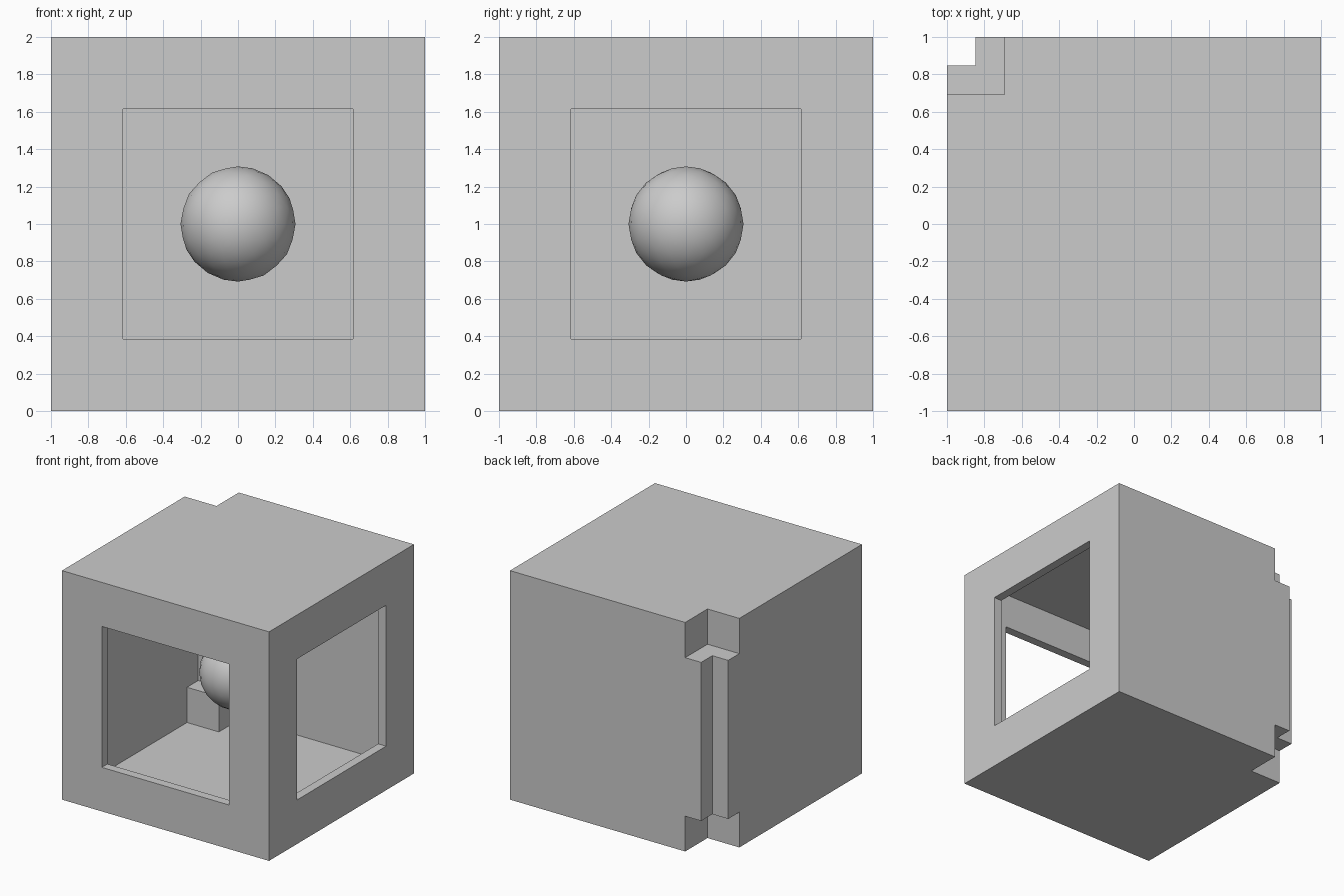
import bpy
from mathutils import Vector

default = bpy.data.objects.get("Cube")
if default:
    bpy.data.objects.remove(default, do_unlink=True)

U = 1 / 13          # wall thickness, the module of the whole design
OUT = 1.3           # how far cutters reach past the body
WINDOW = 8 * U      # half width of the square openings

grey = bpy.data.materials.new("plain_grey")
grey.use_nodes = True
colour = (0.6, 0.6, 0.6, 1)
grey.diffuse_color = colour
grey.node_tree.nodes["Principled BSDF"].inputs["Base Color"].default_value = colour


def box(name, low, high):
    """Box between two corners, measured from the middle of the body."""
    low, high = Vector(low), Vector(high)
    bpy.ops.mesh.primitive_cube_add(size=1)
    obj = bpy.context.object
    obj.name = name
    for v in obj.data.vertices:
        v.co = (low + high) / 2 + v.co * (high - low)
    return obj


def carve(obj, cutters):
    """Subtract the cutters, bake the result and drop the cutters."""
    for cutter in cutters:
        cutter.hide_render = True
        mod = obj.modifiers.new("carve", "BOOLEAN")
        mod.operation = "DIFFERENCE"
        mod.solver = "EXACT"
        mod.object = cutter
    depsgraph = bpy.context.evaluated_depsgraph_get()
    mesh = bpy.data.meshes.new_from_object(obj.evaluated_get(depsgraph))
    obj.modifiers.clear()
    obj.data = mesh
    for cutter in cutters:
        bpy.data.objects.remove(cutter, do_unlink=True)


def notched_cube(name, inset):
    """Cube with one back edge grooved and both ends of that edge notched."""
    half = 1 - inset
    groove = 1 - 2 * U - inset
    notch = 1 - 4 * U - inset
    cube = box(name, [-half] * 3, [half] * 3)
    carve(cube, [
        box("edge_groove", (-OUT, groove, -OUT), (-groove, OUT, OUT)),
        box("top_notch", (-OUT, notch, notch), (-notch, OUT, OUT)),
        box("bottom_notch", (-OUT, notch, -OUT), (-notch, OUT, -notch)),
    ])
    return cube


# Hollow shell of even thickness, open at the front and at the +x side
shell = notched_cube("shell", 0)
carve(shell, [
    notched_cube("hollow", U),
    box("front_opening", (-WINDOW, -OUT, -WINDOW), (WINDOW, -0.5, WINDOW)),
    box("side_opening", (0.5, -WINDOW, -WINDOW), (OUT, WINDOW, WINDOW)),
])
shell.location.z = 1

# Ball floating in the middle
bpy.ops.mesh.primitive_ico_sphere_add(subdivisions=3, radius=4 * U, location=(0, 0, 1))
ball = bpy.context.object
ball.name = "ball"
bpy.ops.object.shade_smooth()

for part in (shell, ball):
    part.data.materials.clear()
    part.data.materials.append(grey)
